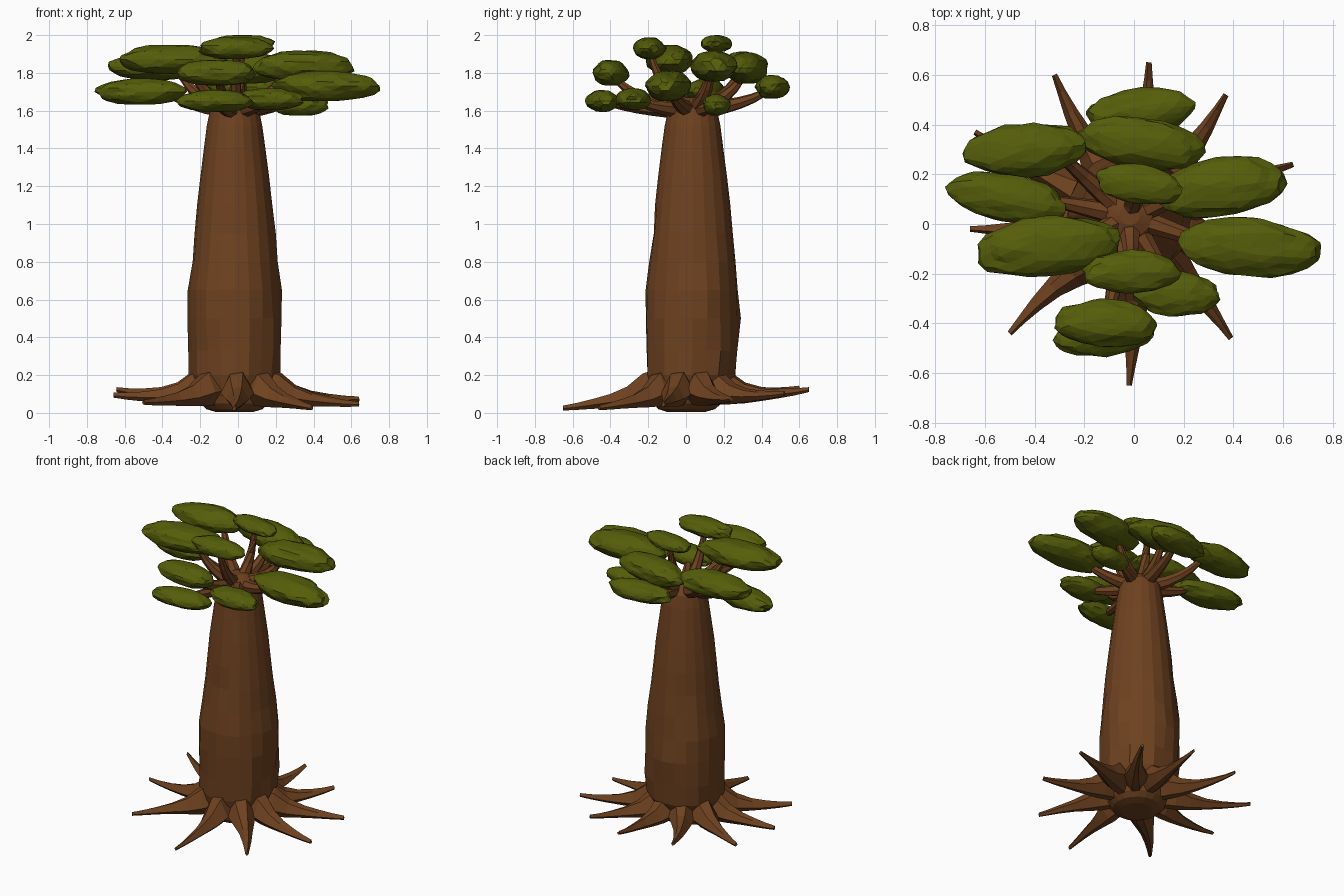
import bpy, bmesh, math, random
from mathutils import Vector, Matrix, noise

random.seed(4)
if "Cube" in bpy.data.objects:
    bpy.data.objects.remove(bpy.data.objects["Cube"])


def make_material(name, rgb):
    mat = bpy.data.materials.new(name)
    mat.use_nodes = True
    mat.diffuse_color = (*rgb, 1)
    mat.node_tree.nodes["Principled BSDF"].inputs["Base Color"].default_value = (*rgb, 1)
    return mat


BARK = make_material("brown bark", (0.155, 0.053, 0.014))
LEAF = make_material("olive green leaves", (0.09, 0.11, 0.003))


def finish(bm, name, mat):
    bmesh.ops.recalc_face_normals(bm, faces=bm.faces)
    mesh = bpy.data.meshes.new(name)
    bm.to_mesh(mesh)
    bm.free()
    mesh.materials.append(mat)
    obj = bpy.data.objects.new(name, mesh)
    bpy.context.collection.objects.link(obj)
    return obj


def loft(name, rings, mat):
    """Skin a list of equal-length point rings and cap both ends."""
    bm = bmesh.new()
    loops = [[bm.verts.new(p) for p in ring] for ring in rings]
    n = len(loops[0])
    for a, b in zip(loops, loops[1:]):
        for i in range(n):
            j = (i + 1) % n
            bm.faces.new((a[i], a[j], b[j], b[i]))
    bm.faces.new(loops[0][::-1])
    bm.faces.new(loops[-1])
    return finish(bm, name, mat)


def tube(name, path, radii, sides, mat):
    """Tapered round limb along a path."""
    rings = []
    for i, p in enumerate(path):
        d = path[min(i + 1, len(path) - 1)] - path[max(i - 1, 0)]
        side = d.cross(Vector((0.1, 0.2, 1))).normalized()
        up = side.cross(d).normalized()
        rings.append([p + radii[i] * (side * math.cos(t) + up * math.sin(t))
                      for t in (2 * math.pi * k / sides for k in range(sides))])
    return loft(name, rings, mat)


# Trunk: swollen, lumpy column with a rounded underside
PROFILE = [(0.005, 0.1), (0.02, 0.15), (0.05, 0.18), (0.1, 0.2), (0.2, 0.238), (0.33, 0.245),
           (0.5, 0.25), (0.65, 0.243), (0.8, 0.228), (0.95, 0.213), (1.1, 0.199),
           (1.25, 0.182), (1.4, 0.163), (1.52, 0.147), (1.6, 0.13), (1.65, 0.09), (1.67, 0.04)]
SIDES = 20
rings = []
for z, r in PROFILE:
    lump = 0.05 if 0.3 < z < 1.1 else 0.02
    rough = 0.015 if 0.3 < z < 1.1 else 0
    flute = 0.02 if 0.15 < z < 0.4 else 0
    ring = []
    for i in range(SIDES):
        t = 2 * math.pi * i / SIDES
        d = Vector((math.cos(t), math.sin(t), 0))
        k = 1 + lump * noise.noise(d * 1.8 + Vector((0, 0, z * 4))) + flute * (-1) ** i
        k += random.uniform(-rough, rough)
        ring.append(d * r * k + Vector((-0.018, 0.035 * min(1, z / 0.25), z)))
    rings.append(ring)
loft("trunk", rings, BARK)

# Roots: ridged tapering arms, (tip x, tip y, sideways bend)
ROOTS = [(0.06, 0.65, -0.01), (0.37, 0.52, -0.015), (0.64, 0.24, 0.01), (0.64, -0.12, -0.01),
         (0.39, -0.46, 0.015), (-0.02, -0.65, 0.01), (-0.5, -0.44, -0.02),
         (-0.66, -0.02, 0.01), (-0.64, 0.37, 0.01), (-0.32, 0.6, 0.015)]
# Section stations: distance along root, half width, top, bottom
STATIONS = [(0.13, 0.07, 0.25, 0.05), (0.35, 0.088, 0.215, 0.04), (0.48, 0.062, 0.15, 0.04),
            (0.62, 0.041, 0.118, 0.045), (0.76, 0.029, 0.102, 0.05), (0.89, 0.018, 0.092, 0.055),
            (1.0, 0.011, 0.088, 0.062)]
for n, (x, y, bend) in enumerate(ROOTS):
    tip = Vector((x, y, 0))
    side = Vector((-y, x, 0)).normalized()
    tilt = 0.05 * y / 0.65 - 0.02 * x / 0.65
    rings = []
    for s, w, top, low in STATIONS:
        c = tip * s + side * bend * math.sin(max(0, s - 0.3) / 0.7 * math.pi)
        c.z = tilt * s * s
        mid = low + 0.4 * (top - low)
        shape = ((-1, mid), (-0.45, top - 0.01), (0.35, top), (1, mid), (0.25, low), (-0.3, low))
        rings.append([c + side * w * u + Vector((0, 0, v)) for u, v in shape])
    loft(f"root_{n + 1}", rings, BARK)

# Leaf clumps: centre, half sizes, heading in degrees
CLUMPS = [((0.035, 0.458, 1.725), (0.22, 0.085, 0.065), 5),
          ((0.03, 0.325, 1.825), (0.25, 0.105, 0.085), -8),
          ((-0.435, 0.3, 1.835), (0.245, 0.107, 0.08), 4),
          ((0.35, 0.145, 1.835), (0.26, 0.117, 0.085), 8),
          ((0.02, 0.16, 1.955), (0.175, 0.08, 0.046), -9),
          ((-0.51, 0.105, 1.7), (0.24, 0.095, 0.072), -10),
          ((0.465, -0.092, 1.73), (0.285, 0.115, 0.083), -4),
          ((-0.345, -0.09, 1.87), (0.29, 0.12, 0.08), 6),
          ((-0.01, -0.195, 1.93), (0.195, 0.085, 0.06), 0),
          ((0.17, -0.28, 1.66), (0.175, 0.09, 0.06), -3),
          ((-0.11, -0.4, 1.8), (0.21, 0.092, 0.07), -3),
          ((-0.12, -0.445, 1.65), (0.2, 0.085, 0.06), 6),
          ((0.33, 0.16, 1.63), (0.15, 0.07, 0.058), 5)]
for n, (centre, size, heading) in enumerate(CLUMPS):
    bm = bmesh.new()
    bmesh.ops.create_icosphere(bm, subdivisions=3, radius=1)
    for v in bm.verts:
        d = v.co.copy()
        v.co = d * (1.01 + 0.1 * noise.noise(d * 1.7 + Vector((n * 5.3, 0, 0)))
                    + random.uniform(-0.04, 0.04))
        v.co.z = max(-0.95, min(0.97, v.co.z))
    bmesh.ops.transform(bm, verts=bm.verts, matrix=Matrix.Translation(centre)
                        @ Matrix.Rotation(math.radians(heading), 4, "Z")
                        @ Matrix.Diagonal((*size, 1)))
    finish(bm, f"leaf_clump_{n + 1}", LEAF)

    # Branch: bows out of the trunk top and turns up into its clump
    start = Vector((-0.018, 0.03, 1.6))
    end = Vector(centre)
    if abs(end.x) > 0.3:
        end.x *= 0.75
    ctrl = start.lerp(end, 0.7)
    ctrl.z = 1.6 + 0.17 * (end.z - 1.6)
    path = [start.lerp(ctrl, t).lerp(ctrl.lerp(end, t), t) for t in (k / 6 for k in range(7))]
    radii = [0.05 - 0.036 * k / 6 for k in range(7)]
    tube(f"branch_{n + 1}", path, radii, 7, BARK)
